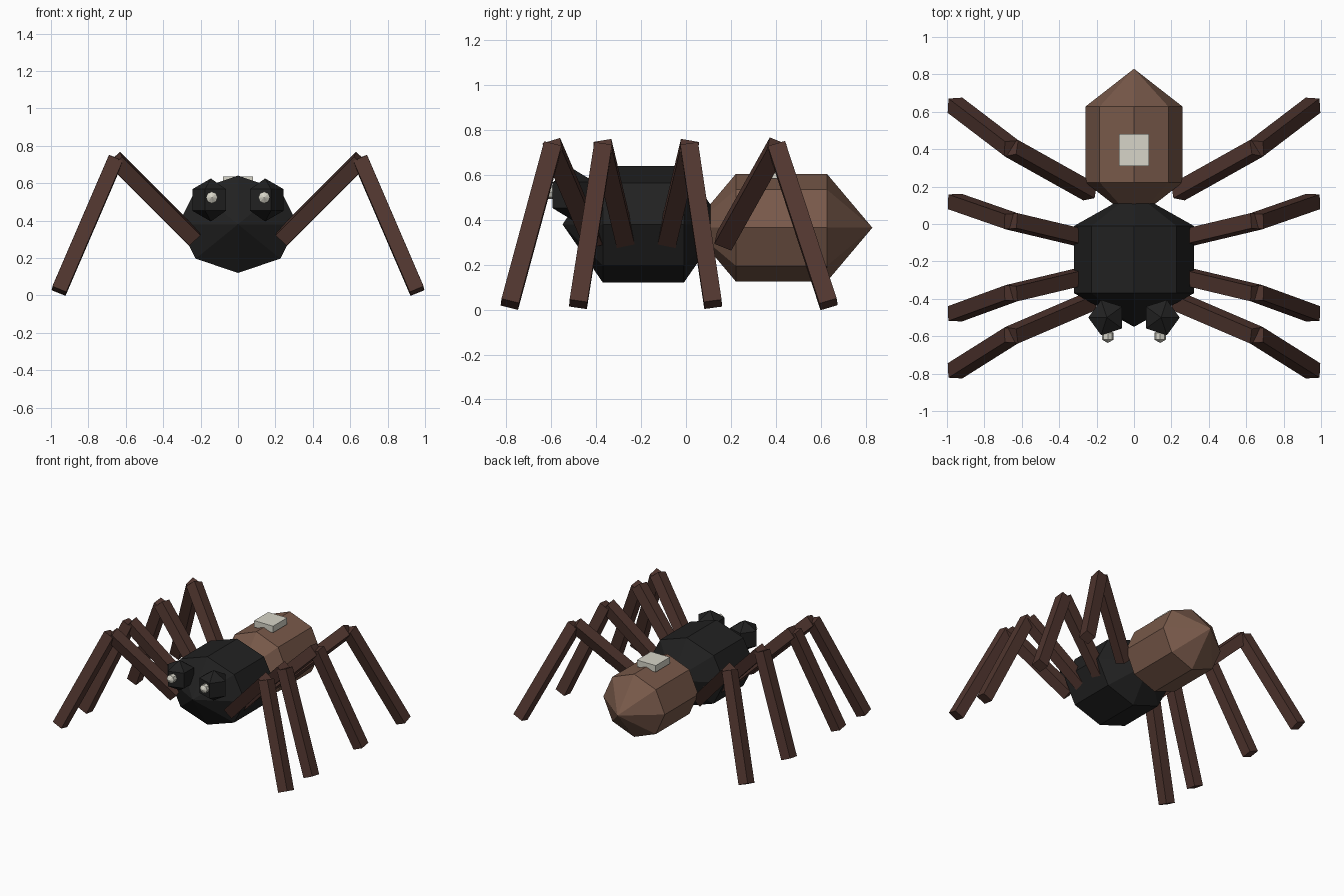
import bpy, bmesh, math
from mathutils import Vector, Matrix

if "Cube" in bpy.data.objects:
    bpy.data.objects.remove(bpy.data.objects["Cube"])


def material(name, rgb):
    m = bpy.data.materials.new(name)
    m.diffuse_color = (*rgb, 1)
    m.use_nodes = True
    m.node_tree.nodes["Principled BSDF"].inputs["Base Color"].default_value = m.diffuse_color
    return m


BLACK = material("black", (0.0152, 0.0152, 0.0152))
BROWN = material("warm_brown", (0.188, 0.100, 0.068))
DARK = material("dark_brown", (0.080, 0.036, 0.028))
PALE = material("pale_grey", (0.68, 0.665, 0.58))


def finish(bm, name, mat):
    bmesh.ops.recalc_face_normals(bm, faces=bm.faces)
    mesh = bpy.data.meshes.new(name)
    bm.to_mesh(mesh)
    bm.free()
    mesh.materials.append(mat)
    ob = bpy.data.objects.new(name, mesh)
    bpy.context.collection.objects.link(ob)
    return ob


def facet_ball(name, mat, center, size, sides, along_y=True, mirror=1):
    """Coarse ball: two rings at half height and a point at each pole."""
    bm = bmesh.new()
    rings = []
    for h in (-0.5, 0.5):
        ring = []
        for i in range(sides):
            a = 2 * math.pi * i / sides
            r = math.sqrt(0.75)
            ring.append(bm.verts.new((r * math.cos(a) * mirror, r * math.sin(a), h)))
        rings.append(ring)
    poles = [bm.verts.new((0, 0, -1)), bm.verts.new((0, 0, 1))]
    for i in range(sides):
        j = (i + 1) % sides
        bm.faces.new((rings[0][i], rings[0][j], rings[1][j], rings[1][i]))
        for ring, pole in zip(rings, poles):
            bm.faces.new((ring[i], ring[j], pole))
    if along_y:
        bm.transform(Matrix.Rotation(math.pi / 2, 4, 'X'))
    bm.transform(Matrix.Translation(center) @ Matrix.Diagonal((*size, 1)))
    return finish(bm, name, mat)


def beam(name, mat, a, b, w):
    """Square bar from a up to b."""
    a, b = Vector(a), Vector(b)
    d = b - a
    rot = Vector((0, 0, 1)).rotation_difference(d).to_matrix().to_4x4()
    bm = bmesh.new()
    bmesh.ops.create_cube(bm, size=1)
    bm.transform(Matrix.Translation((a + b) / 2) @ rot @ Matrix.Diagonal((w, w, d.length, 1)))
    return finish(bm, name, mat)


# Body and abdomen
R = math.sqrt(0.75)
facet_ball("body", BLACK, (0, -0.19, 0.38), (0.32 / R, 0.36, 0.26 / R), 8)
facet_ball("abdomen", BROWN, (0, 0.425, 0.365), (0.26 / R, 0.405, 0.24 / R), 8)

# Pale patch on the abdomen
bm = bmesh.new()
bmesh.ops.create_cube(bm, size=1)
bm.transform(Matrix.Translation((0, 0.395, 0.61)) @ Matrix.Diagonal((0.16, 0.17, 0.05, 1)))
finish(bm, "back_patch", PALE)

# Leg stations: (root x, root y), knee y, foot y
LEGS = [("back", 0.235, 0.17, 0.405, 0.635),
        ("mid_back", 0.235, -0.085, 0.015, 0.12),
        ("mid_front", 0.235, -0.27, -0.37, -0.48),
        ("front", 0.235, -0.415, -0.595, -0.785)]

for s, side in ((-1, "left"), (1, "right")):
    # Eyes and pupils
    facet_ball("eye_" + side, BLACK, (s * 0.145, -0.5, 0.51), (0.115,) * 3, 5, False, s)
    facet_ball("pupil_" + side, PALE, (s * 0.14, -0.6, 0.523), (0.036,) * 3, 8)
    # Two-part legs
    for name, rx, ry, ky, fy in LEGS:
        knee = (s * 0.655, ky, 0.725)
        beam(f"upper_leg_{name}_{side}", DARK, (s * rx, ry, 0.305), knee, 0.082)
        beam(f"lower_leg_{name}_{side}", DARK, (s * 0.957, fy, 0.024), knee, 0.08)
